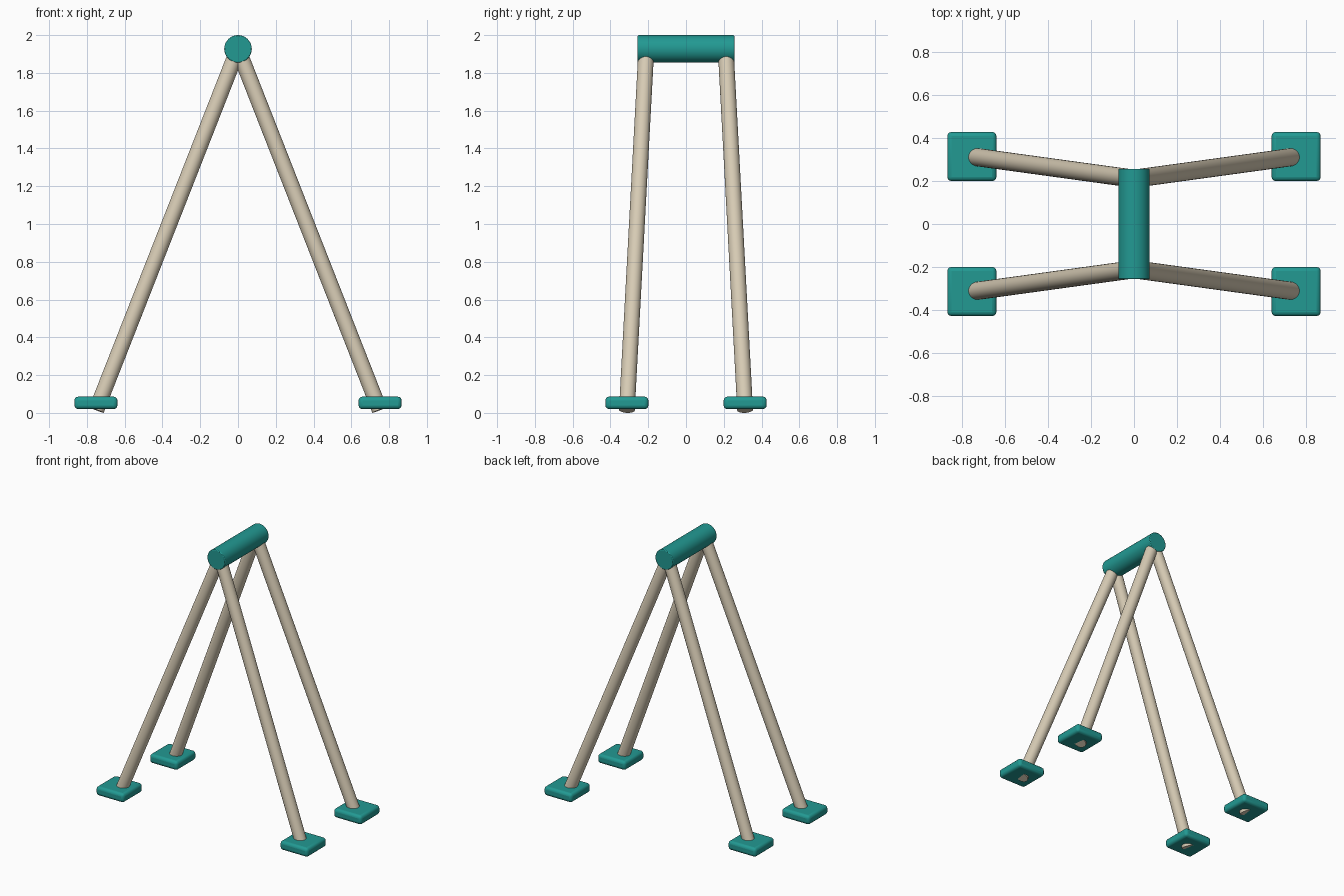
import bpy
import math
from mathutils import Vector

cube = bpy.data.objects.get("Cube")
if cube:
    bpy.data.objects.remove(cube, do_unlink=True)


def make_material(name, rgb):
    mat = bpy.data.materials.new(name)
    mat.use_nodes = True
    mat.diffuse_color = (*rgb, 1)
    mat.node_tree.nodes["Principled BSDF"].inputs["Base Color"].default_value = (*rgb, 1)
    return mat


teal = make_material("teal", (0.016, 0.32, 0.29))
tan = make_material("tan", (0.68, 0.60, 0.46))


def finish(name, mat, bevel=0, segments=3):
    obj = bpy.context.object
    obj.name = name
    obj.data.materials.append(mat)
    if bevel:
        mod = obj.modifiers.new("rounded_edges", "BEVEL")
        mod.width = bevel
        mod.segments = segments
        mod.limit_method = "ANGLE"
        mod.angle_limit = math.radians(40)
    bpy.ops.object.shade_smooth_by_angle(angle=math.radians(35))
    return obj


def rod(name, start, end, radius, mat, sides, bevel=0):
    start, end = Vector(start), Vector(end)
    axis = end - start
    bpy.ops.mesh.primitive_cylinder_add(
        vertices=sides, radius=radius, depth=axis.length,
        location=(start + end) / 2,
        rotation=axis.to_track_quat("Z", "Y").to_euler())
    return finish(name, mat, bevel, 2)


# Ridge bar across the top
BAR_Z = 1.927
rod("ridge_bar", (0, -0.256, BAR_Z), (0, 0.256, BAR_Z), 0.073, teal, 32, 0.005)

# Four splayed legs, each passing through a rounded square foot pad
for depth_name, sy in (("front", -1), ("back", 1)):
    for side_name, sx in (("right", -1), ("left", 1)):
        label = f"{depth_name}_{side_name}"
        rod(f"{label}_leg", (sx * 0.75, sy * 0.313, 0.0155),
            (0, sy * 0.21, BAR_Z), 0.042, tan, 24)
        bpy.ops.mesh.primitive_cube_add(size=1, location=(sx * 0.752, sy * 0.313, 0.053))
        pad = bpy.context.object
        pad.scale = (0.228, 0.228, 0.066)
        bpy.ops.object.transform_apply(location=False, rotation=False, scale=True)
        finish(f"{label}_foot", teal, 0.02)
